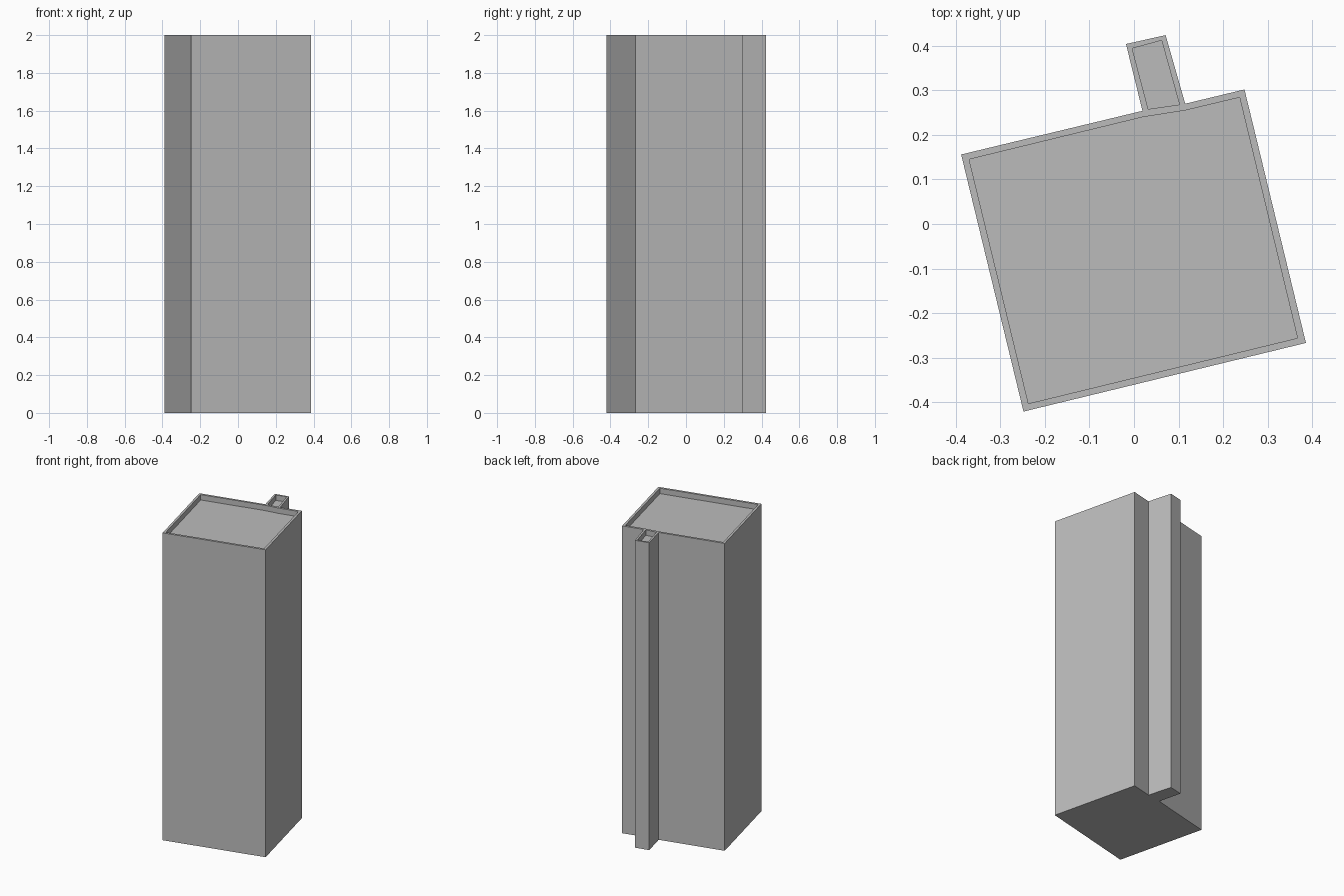
import bpy
import bmesh

HEIGHT = 2.0
ROOF = 1.965  # sunken roof level behind the parapet

cube = bpy.data.objects.get("Cube")
if cube:
    bpy.data.objects.remove(cube, do_unlink=True)

# Footprint of the tower with its narrow rear shaft
footprint = [(-0.388, 0.156), (-0.248, -0.421), (0.386, -0.267), (0.248, 0.302),
             (0.115, 0.270), (0.071, 0.424), (-0.018, 0.404), (0.019, 0.254)]
# Sunken roof areas inside the parapet
main_roof = [(-0.370, 0.145), (-0.237, -0.403), (0.367, -0.256),
             (0.237, 0.284), (0.115, 0.255), (0.020, 0.240)]
shaft_roof = [(-0.004, 0.394), (0.032, 0.258), (0.102, 0.268), (0.062, 0.412)]

bm = bmesh.new()


def add_loop(points, z):
    return [bm.verts.new((x, y, z)) for x, y in points]


def add_walls(points, z_cap):
    """Build walls from a cap at z_cap to the rim; return the rim edges."""
    cap, rim = add_loop(points, z_cap), add_loop(points, HEIGHT)
    bm.faces.new(cap)
    edges = []
    for i in range(len(points)):
        j = (i + 1) % len(points)
        bm.faces.new((cap[i], cap[j], rim[j], rim[i]))
        edges.append(bm.edges.get((rim[i], rim[j])))
    return edges


# Outer walls, roof recesses and the parapet top between them
rim_edges = (add_walls(footprint, 0) + add_walls(main_roof, ROOF)
             + add_walls(shaft_roof, ROOF))
bmesh.ops.triangle_fill(bm, edges=rim_edges, use_beauty=True, normal=(0, 0, 1))
bmesh.ops.recalc_face_normals(bm, faces=bm.faces[:])

mesh = bpy.data.meshes.new("tower_block")
bm.to_mesh(mesh)
bm.free()
tower = bpy.data.objects.new("tower_block", mesh)
bpy.context.collection.objects.link(tower)

# Plain grey finish
grey = bpy.data.materials.new("plain_grey")
grey.use_nodes = True
color = (0.5, 0.5, 0.5, 1)
grey.diffuse_color = color
grey.node_tree.nodes["Principled BSDF"].inputs["Base Color"].default_value = color
mesh.materials.append(grey)
